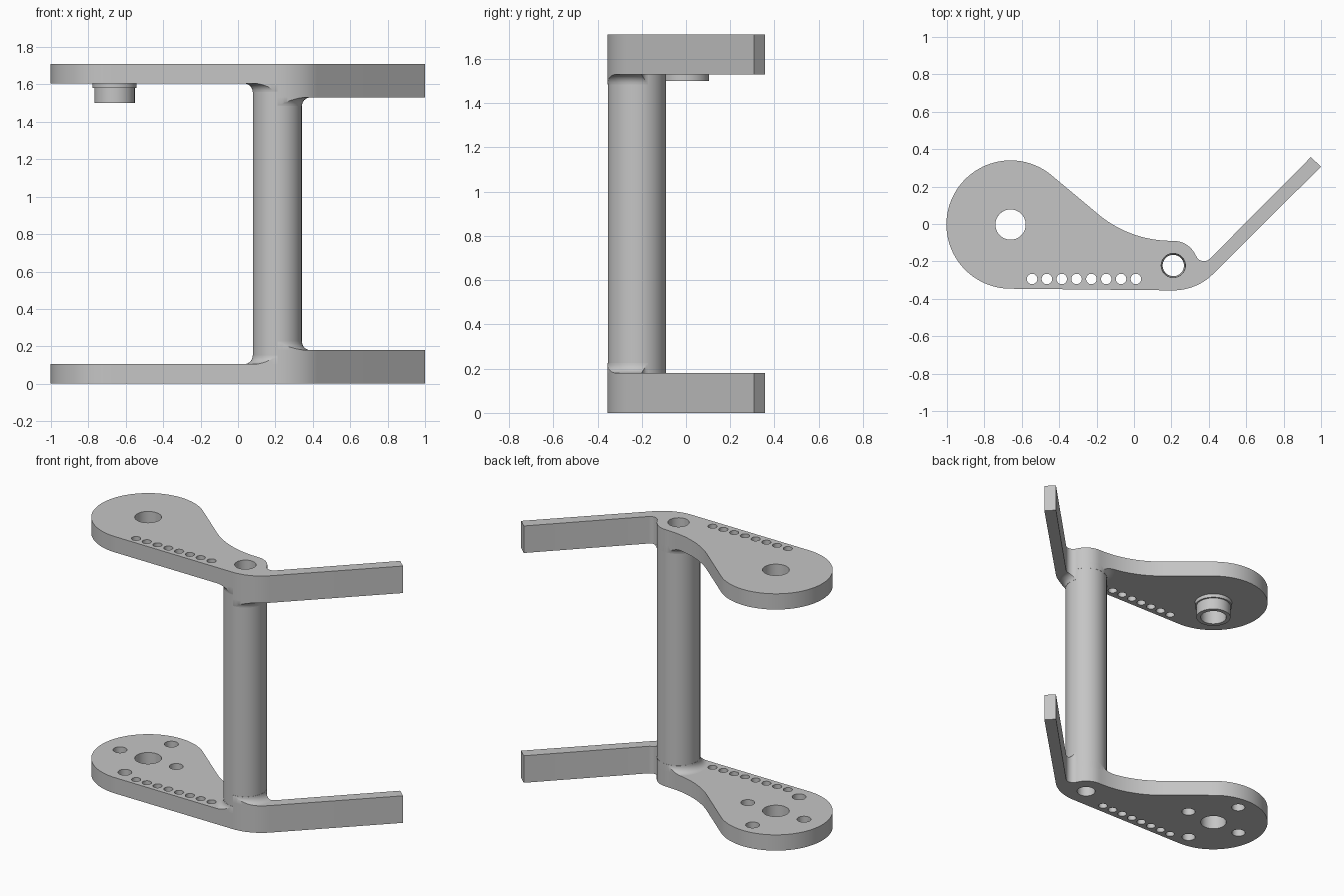
import bpy, bmesh
from math import cos, sin, radians, tau
from mathutils import Matrix

if "Cube" in bpy.data.objects:
    bpy.data.objects.remove(bpy.data.objects["Cube"], do_unlink=True)

HEIGHT, PLATE, ARM = 1.71, 0.105, 0.18
DISC, DISC_R = (-0.66, -0.003), 0.343
HUB, HUB_R = (0.21, -0.222), 0.132
FILLET = 0.045
BORE_LOW, BORE_TOP = 0.057, 0.065

grey = bpy.data.materials.new("plain_grey")
grey.use_nodes = True
grey.diffuse_color = (0.56, 0.56, 0.56, 1)
grey.node_tree.nodes["Principled BSDF"].inputs["Base Color"].default_value = (0.56, 0.56, 0.56, 1)


def arc(center, r, a0, a1, n):
    angles = [radians(a0 + (a1 - a0) * i / n) for i in range(n + 1)]
    return [(center[0] + r * cos(a), center[1] + r * sin(a)) for a in angles]


def make(name, bm):
    bmesh.ops.recalc_face_normals(bm, faces=bm.faces)
    mesh = bpy.data.meshes.new(name)
    bm.to_mesh(mesh)
    bm.free()
    obj = bpy.data.objects.new(name, mesh)
    bpy.context.collection.objects.link(obj)
    return obj


def prism(name, outline, z0, z1):
    bm = bmesh.new()
    face = bm.faces.new([bm.verts.new((x, y, z0)) for x, y in outline])
    top = bmesh.ops.extrude_face_region(bm, geom=[face])["geom"]
    verts = [v for v in top if isinstance(v, bmesh.types.BMVert)]
    bmesh.ops.translate(bm, verts=verts, vec=(0, 0, z1 - z0))
    if face.is_valid and len(bm.faces) == len(outline) + 1:
        bm.faces.new([v for v in face.verts])
    return make(name, bm)


def lathe(name, center, profile, steps=64):
    """Revolve a closed (radius, z) loop about a vertical axis."""
    bm = bmesh.new()
    rings = []
    for i in range(steps):
        a = tau * i / steps
        rings.append([bm.verts.new((center[0] + r * cos(a), center[1] + r * sin(a), z))
                      for r, z in profile])
    n = len(profile)
    for i in range(steps):
        p, q = rings[i], rings[(i + 1) % steps]
        for j in range(n):
            k = (j + 1) % n
            bm.faces.new((p[j], q[j], q[k], p[k]))
    return make(name, bm)


def drill(holes):
    """One cutter of full-height pins: (x, y, lower radius, upper radius)."""
    bm = bmesh.new()
    for x, y, r0, r1 in holes:
        bmesh.ops.create_cone(bm, cap_ends=True, segments=40, radius1=r0, radius2=r1,
                              depth=HEIGHT + 0.1,
                              matrix=Matrix.Translation((x, y, HEIGHT / 2)))
    return make("drill", bm)


def cut(obj, cutter, operation="DIFFERENCE"):
    mod = obj.modifiers.new("cut", "BOOLEAN")
    mod.operation, mod.solver, mod.object = operation, "EXACT", cutter
    bpy.context.view_layer.update()
    graph = bpy.context.evaluated_depsgraph_get()
    mesh = bpy.data.meshes.new_from_object(obj.evaluated_get(graph))
    obj.modifiers.clear()
    obj.data = mesh
    bpy.data.objects.remove(cutter, do_unlink=True)


# Outlines: plate with round end and waist, and the angled arm
seam = [HUB, (HUB[0], -0.355)]
plate_outline = (arc(DISC, DISC_R, 270, 48.5, 56)
                 + arc((0.2, 0.52), 0.61, 228.5, 270, 16)
                 + arc(HUB, HUB_R, 88, 22, 12) + seam)
arm_outline = (arc((0.374, -0.154), FILLET, 202, 315, 10)
               + [(0.945, 0.357), (1.0, 0.307)]
               + arc((0.21, -0.053), 0.302, -45, -90, 14) + [HUB])

# Hole positions
bore = [(*HUB, BORE_LOW, BORE_TOP)]
center_hole = [(*DISC, 0.081, 0.081)]
row = [(-0.545 + 0.0793 * i, -0.294, 0.028, 0.028) for i in range(8)]
bolts = [(DISC[0] + dx, DISC[1] + dy, 0.042, 0.042)
         for dx, dy in ((0.207, 0), (-0.207, 0), (0, 0.245), (0, -0.245))]

parts = []
for level in ("lower", "upper"):
    def z_at(z):
        return z if level == "lower" else HEIGHT - z

    def slab(name, outline, z0, z1):
        return prism(name, outline, min(z_at(z0), z_at(z1)), max(z_at(z0), z_at(z1)))

    # Plate and arm, bored through
    plate = slab(level + "_plate", plate_outline, 0, PLATE)
    cut(plate, drill(bore + center_hole + row + (bolts if level == "lower" else [])))
    arm = slab(level + "_arm", arm_outline, 0, ARM)
    cut(arm, drill(bore))
    parts += [plate, arm]

    # Column root fillets, trimmed to the outlines
    for label, outline, top in (("plate", plate_outline, PLATE), ("arm", arm_outline, ARM)):
        curve = arc((HUB_R + FILLET, top + FILLET), FILLET, 270, 180, 8)
        loop = [(0.08, top - 0.005), (HUB_R + FILLET, top - 0.005)] + curve + [(0.08, top + FILLET)]
        flare = lathe(f"{level}_{label}_fillet", HUB, [(r, z_at(z)) for r, z in loop])
        cut(flare, slab("trim", outline, top - 0.05, top + 0.1), "INTERSECT")
        parts.append(flare)

# Hollow column between the plates
z0, z1 = PLATE - 0.005, HEIGHT - PLATE + 0.005
parts.append(lathe("column", HUB, [(BORE_LOW, z0), (HUB_R - 0.001, z0),
                                   (HUB_R - 0.001, z1), (BORE_TOP, z1)]))

# Stepped boss hanging under the upper plate
under = HEIGHT - PLATE
parts.append(lathe("boss", DISC, [(0.081, under), (0.118, under), (0.118, under - 0.025),
                                  (0.108, under - 0.025), (0.108, under - 0.105),
                                  (0.081, under - 0.105)]))

# Material and shading
bpy.ops.object.select_all(action="DESELECT")
for obj in parts:
    obj.data.materials.clear()
    obj.data.materials.append(grey)
    obj.select_set(True)
bpy.context.view_layer.objects.active = parts[0]
bpy.ops.object.shade_smooth_by_angle(angle=radians(30))
